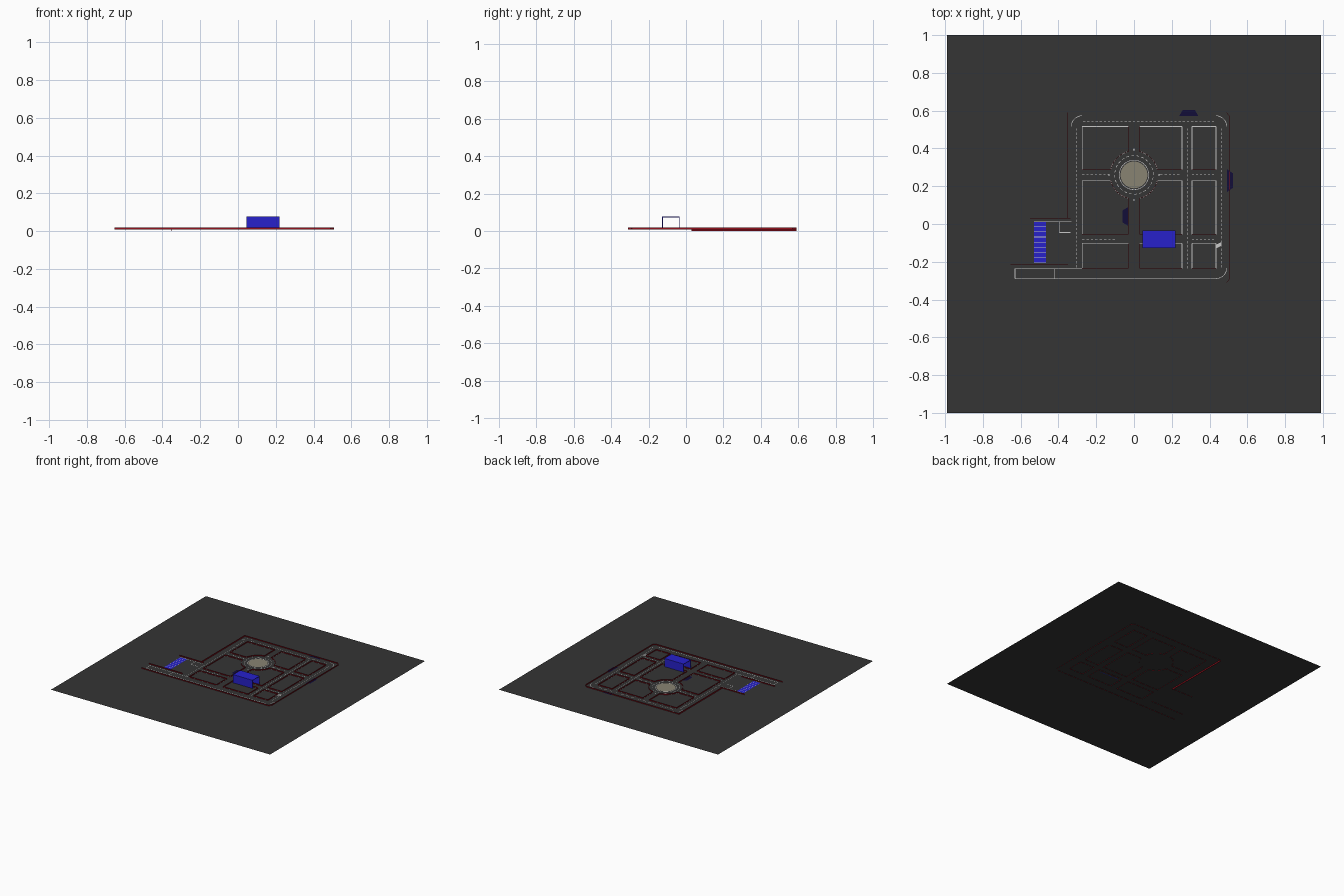
import bpy, bmesh, math
from mathutils import Vector

if "Cube" in bpy.data.objects:
    bpy.data.objects.remove(bpy.data.objects["Cube"])

G = 0.010          # ground height
L = G + 0.0012     # painted line height


def mat(name, col):
    m = bpy.data.materials.new(name)
    m.diffuse_color = (*col, 1)
    m.use_nodes = True
    m.node_tree.nodes["Principled BSDF"].inputs["Base Color"].default_value = m.diffuse_color
    return m


ASPHALT = mat("asphalt", (0.035, 0.035, 0.035))
WHITE = mat("white_paint", (0.8, 0.8, 0.8))
RED = mat("red_kerb", (0.3, 0.005, 0.012))
BLUE = mat("blue", (0.02, 0.015, 0.6))
NAVY = mat("navy", (0.006, 0.004, 0.04))
BEIGE = mat("beige", (0.25, 0.23, 0.17))


def finish(bm, name, material):
    me = bpy.data.meshes.new(name)
    bm.to_mesh(me)
    bm.free()
    ob = bpy.data.objects.new(name, me)
    bpy.context.collection.objects.link(ob)
    me.materials.append(material)
    return ob


def poly(bm, pts, z):
    f = bm.faces.new([bm.verts.new((x, y, z)) for x, y in pts])
    f.normal_update()
    if f.normal.z < 0:
        f.normal_flip()


def rect(bm, x0, x1, y0, y1, z):
    poly(bm, [(x0, y0), (x1, y0), (x1, y1), (x0, y1)], z)


def box(bm, x0, x1, y0, y1, z0, z1):
    vs = bmesh.ops.create_cube(bm, size=1)["verts"]
    for v in vs:
        v.co = ((x0 + x1) / 2 + v.co.x * (x1 - x0), (y0 + y1) / 2 + v.co.y * (y1 - y0),
                (z0 + z1) / 2 + v.co.z * (z1 - z0))


def stroke(bm, pts, w=0.003, z=L):
    # flat painted line along a path
    for a, b in zip(pts, pts[1:]):
        a, b = Vector(a), Vector(b)
        d = (b - a).normalized()
        n = Vector((-d.y, d.x)) * w / 2
        poly(bm, [a - n, b - n, b + n, a + n], z)


def dashes(bm, a, b, step=0.022):
    a, b = Vector(a), Vector(b)
    k = max(1, round((b - a).length / step))
    for i in range(k):
        stroke(bm, [a.lerp(b, i / k), a.lerp(b, (i + 0.55) / k)])


def wall(bm, pts, z0=G - 0.001, z1=G + 0.008):
    # upright kerb strip along a path
    for a, b in zip(pts, pts[1:]):
        a, b = Vector(a), Vector(b)
        d = (b - a).normalized()
        n = Vector((-d.y, d.x)) * 0.001
        q = [a - n, b - n, b + n, a + n]
        lo = [bm.verts.new((p.x, p.y, z0)) for p in q]
        hi = [bm.verts.new((p.x, p.y, z1)) for p in q]
        bm.faces.new(hi)
        for i in range(4):
            j = (i + 1) % 4
            bm.faces.new((lo[i], lo[j], hi[j], hi[i]))


def arc(cx, cy, r, a0, a1, n=12):
    return [(cx + r * math.cos(math.radians(a0 + (a1 - a0) * i / n)),
             cy + r * math.sin(math.radians(a0 + (a1 - a0) * i / n))) for i in range(n + 1)]


# ground
bm = bmesh.new()
rect(bm, -0.99, 0.99, -1, 1, G)
finish(bm, "ground", ASPHALT)

# city blocks: white edge lines and red kerbs, cut back around the roundabout
cols = [(-0.275, -0.03), (0.03, 0.254), (0.307, 0.434)]
rows = [(0.288, 0.516), (-0.055, 0.23), (-0.235, -0.103)]
C, R = (0.0, 0.26), 0.127
lines, kerbs = bmesh.new(), bmesh.new()
for ci, (x0, x1) in enumerate(cols):
    for ri, (y0, y1) in enumerate(rows):
        if ci < 2 and ri < 2:
            xi, xo = (x1, x0) if ci == 0 else (x0, x1)
            yi, yo = (y0, y1) if ri == 0 else (y1, y0)
            a0 = math.degrees(math.atan2(yi - C[1], math.copysign(math.sqrt(R**2 - (yi - C[1])**2), xi)))
            a1 = math.degrees(math.atan2(math.copysign(math.sqrt(R**2 - xi**2), yi - C[1]), xi))
            path = [(xo, yo), (xo, yi)] + arc(*C, R, a0, a1) + [(xi, yo), (xo, yo)]
        else:
            path = [(x0, y0), (x1, y0), (x1, y1), (x0, y1), (x0, y0)]
        stroke(lines, path)
        wall(kerbs, path)
finish(kerbs, "block_kerbs", RED)

# outer road corners and lower road
for c, a in (((-0.275, 0.516), 90), ((0.434, 0.516), 0), ((0.434, -0.232), -90)):
    stroke(lines, arc(*c, 0.057, a, a + 90, 8))
stroke(lines, [(0.434, -0.289), (-0.63, -0.289), (-0.63, -0.236), (-0.275, -0.236)])
stroke(lines, [(-0.423, -0.289), (-0.423, -0.236)])
stroke(lines, [(-0.33, 0.013), (-0.53, 0.013)])
stroke(lines, [(-0.395, 0.013), (-0.395, -0.045), (-0.335, -0.045)])

# dashed centre lines
for a, b in (((-0.304, -0.23), (-0.304, 0.516)), ((0.463, -0.23), (0.463, 0.516)),
             ((-0.27, 0.545), (0.434, 0.545)), ((0.281, -0.235), (0.281, 0.516)),
             ((0.307, 0.26), (0.434, 0.26)), ((0.307, -0.08), (0.434, -0.08)),
             ((-0.275, -0.08), (-0.09, -0.08)), ((-0.275, 0.26), (-0.14, 0.26)),
             ((0.14, 0.26), (0.25, 0.26))):
    dashes(lines, a, b)

# roundabout rings and arrow tips
stroke(lines, arc(*C, 0.078, 0, 360, 40))
for k in range(24):
    stroke(lines, arc(*C, 0.102, k * 15, k * 15 + 8, 2))
for k in range(4):
    t = k * math.pi / 2
    u, v = Vector((math.cos(t), math.sin(t))), Vector((-math.sin(t), math.cos(t)))
    c = Vector(C) + u * 0.13
    poly(lines, [c + v * 0.006, c - v * 0.006, c + u * 0.012], L)
# small white corner patch
poly(lines, [(0.435, -0.13), (0.463, -0.115), (0.463, -0.095), (0.435, -0.11)], L + 0.0005)
finish(lines, "road_markings", WHITE)

# roundabout island
bm = bmesh.new()
poly(bm, arc(*C, 0.071, 0, 360, 40)[:-1], L + 0.0005)
finish(bm, "roundabout_island", BEIGE)

# outer kerbs, the left one taller
bm = bmesh.new()
wall(bm, [(-0.35, 0.59), (0.49, 0.59), (0.507, 0.57), (0.507, -0.29), (0.49, -0.31), (-0.655, -0.31)])
wall(bm, [(-0.655, -0.215), (-0.35, -0.215)])
wall(bm, [(-0.55, 0.03), (-0.335, 0.03)])
wall(bm, [(-0.35, 0.03), (-0.35, 0.59)], 0.0, 0.02)
finish(bm, "outer_kerbs", RED)

# bus bays
bm = bmesh.new()
for c, u, w in (((0.29, 0.573), (0, 1), 0.05), ((0.493, 0.23), (1, 0), 0.06), ((-0.03, 0.04), (-1, 0), 0.05)):
    c, u = Vector(c), Vector(u)
    v = Vector((-u.y, u.x))
    poly(bm, [c - v * w, c + v * w, c + v * w * 0.65 + u * 0.03, c - v * w * 0.65 + u * 0.03], L + 0.0005)
finish(bm, "bus_bays", NAVY)

# parking bays with white dividers
bm = bmesh.new()
rect(bm, -0.53, -0.467, -0.205, 0.013, L)
finish(bm, "parking_bays", BLUE)
bm = bmesh.new()
for i in range(9):
    y = -0.205 + i * 0.218 / 8
    stroke(bm, [(-0.53, y), (-0.467, y)], z=L + 0.0005)
finish(bm, "parking_dividers", WHITE)

# tunnel, open at both ends
bm = bmesh.new()
x0, x1, y0, y1, t, top = 0.045, 0.22, -0.127, -0.034, 0.004, 0.077
box(bm, x0, x1, y0, y0 + t, G, top)
box(bm, x0, x1, y1 - t, y1, G, top)
box(bm, x0, x1, y0 + t, y1 - t, top - t, top)
finish(bm, "tunnel", BLUE)
